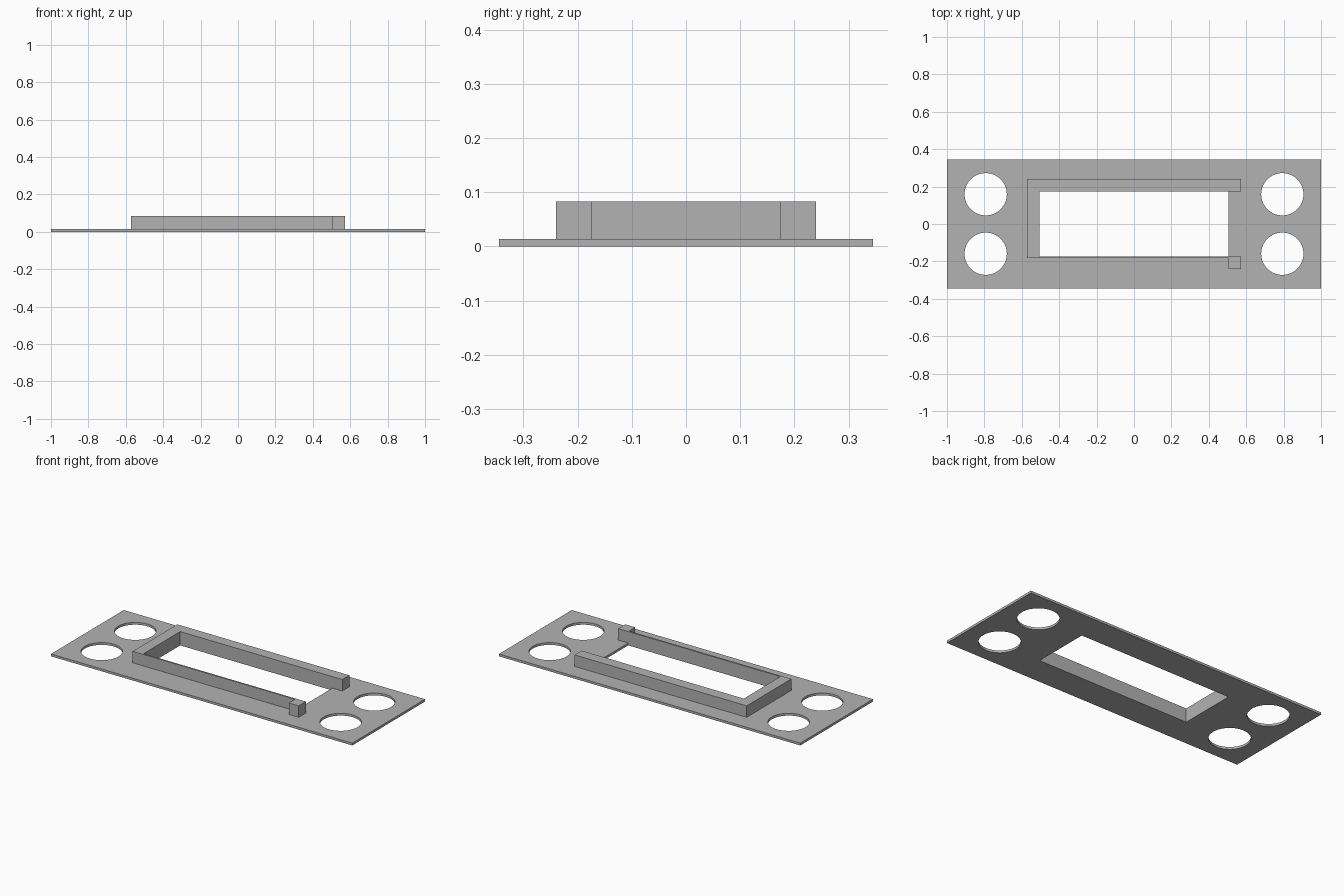
import bpy
import bmesh
from math import cos, sin, tau, radians

cube = bpy.data.objects.get("Cube")
if cube:
    bpy.data.objects.remove(cube, do_unlink=True)

grey = bpy.data.materials.new("plain grey")
grey.use_nodes = True
colour = (0.45, 0.45, 0.45, 1)
grey.diffuse_color = colour
grey.node_tree.nodes["Principled BSDF"].inputs["Base Color"].default_value = colour

HALF_X, HALF_Y = 1.0, 0.345      # plate
OPEN_X, OPEN_Y = 0.505, 0.173    # window opening
RIM_X, RIM_Y = 0.571, 0.24       # outside of the raised rim
LIP_Y = -0.183                   # outside of the thin front wall
PLATE_TOP, RIM_TOP = 0.014, 0.083


def prism(name, outline, z0, z1):
    """Extrude a closed xy outline from z0 to z1."""
    bm = bmesh.new()
    face = bm.faces.new([bm.verts.new((x, y, z0)) for x, y in outline])
    result = bmesh.ops.extrude_face_region(bm, geom=[face])
    top = [v for v in result["geom"] if isinstance(v, bmesh.types.BMVert)]
    bmesh.ops.translate(bm, vec=(0, 0, z1 - z0), verts=top)
    bmesh.ops.recalc_face_normals(bm, faces=bm.faces)
    mesh = bpy.data.meshes.new(name)
    bm.to_mesh(mesh)
    bm.free()
    mesh.materials.append(grey)
    obj = bpy.data.objects.new(name, mesh)
    bpy.context.collection.objects.link(obj)
    return obj


def rectangle(hx, hy):
    return [(-hx, -hy), (hx, -hy), (hx, hy), (-hx, hy)]


def circle(cx, cy, r, n=64):
    return [(cx + r * cos(tau * i / n), cy + r * sin(tau * i / n)) for i in range(n)]


# Base plate with a window and four round holes
plate = prism("base_plate", rectangle(HALF_X, HALF_Y), 0, PLATE_TOP)
cutters = [prism("window_cutter", rectangle(OPEN_X, OPEN_Y), -0.1, 0.1)]
for sx in (-1, 1):
    for sy in (-1, 1):
        cutters.append(prism("hole_cutter", circle(sx * 0.793, sy * 0.159, 0.113), -0.1, 0.1))

bpy.context.view_layer.objects.active = plate
for cutter in cutters:
    cutter.hide_render = True
    mod = plate.modifiers.new("cut", "BOOLEAN")
    mod.operation = "DIFFERENCE"
    mod.solver = "EXACT"
    mod.object = cutter
    bpy.ops.object.modifier_apply(modifier=mod.name)
    bpy.data.objects.remove(cutter, do_unlink=True)

bpy.ops.object.select_all(action="DESELECT")
plate.select_set(True)
bpy.ops.object.shade_smooth_by_angle(angle=radians(30))

# Raised rim: thick back and right walls, thin front wall, open on the left
rim = [
    (-RIM_X, RIM_Y), (-RIM_X, LIP_Y), (OPEN_X, LIP_Y), (OPEN_X, -OPEN_Y),
    (-OPEN_X, -OPEN_Y), (-OPEN_X, OPEN_Y), (RIM_X, OPEN_Y), (RIM_X, RIM_Y),
]
prism("raised_rim", rim, PLATE_TOP, RIM_TOP)

# Square post closing the front wall
post = [(OPEN_X, -RIM_Y), (RIM_X, -RIM_Y), (RIM_X, -OPEN_Y), (OPEN_X, -OPEN_Y)]
prism("end_post", post, PLATE_TOP, RIM_TOP)
